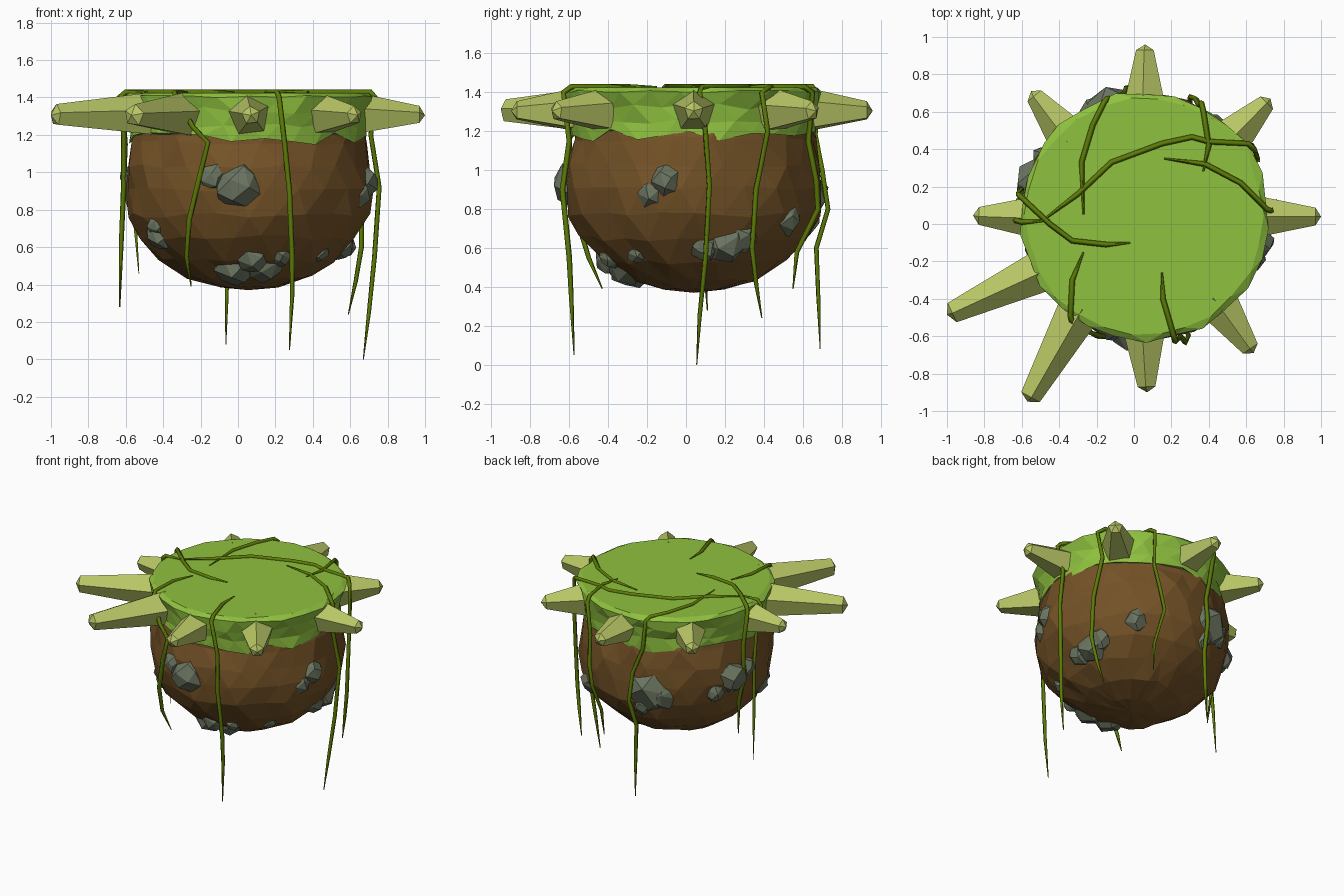
import bpy, bmesh, math, random
from mathutils import Vector

if "Cube" in bpy.data.objects:
    bpy.data.objects.remove(bpy.data.objects["Cube"])

random.seed(7)
CX, CY = 0.055, 0.04


def material(name, rgb):
    m = bpy.data.materials.new(name)
    m.diffuse_color = (*rgb, 1)
    m.use_nodes = True
    m.node_tree.nodes["Principled BSDF"].inputs["Base Color"].default_value = m.diffuse_color
    return m


GRASS = material("grass_green", (0.275, 0.535, 0.05))
SOIL = material("soil_brown", (0.175, 0.085, 0.02))
ROCK = material("rock_grey", (0.15, 0.18, 0.12))
SPIKE = material("spike_olive", (0.48, 0.565, 0.13))
VINE = material("vine_green", (0.11, 0.2, 0.002))


def finish(bm, name, mat):
    bmesh.ops.recalc_face_normals(bm, faces=bm.faces)
    mesh = bpy.data.meshes.new(name)
    bm.to_mesh(mesh)
    bm.free()
    mesh.materials.append(mat)
    ob = bpy.data.objects.new(name, mesh)
    bpy.context.collection.objects.link(ob)
    return ob


def lathe(name, mat, rows, seg, cap_z=None):
    """Faceted ring stack; each row is (radius, z, radial jitter, z jitter)."""
    bm = bmesh.new()
    rings = []
    for i, (r, z, jr, jz) in enumerate(rows):
        ring = []
        for k in range(seg):
            a = math.tau * (k + 0.5 * (i % 2) + random.uniform(-.15, .15)) / seg
            rr = r + random.uniform(-jr, jr)
            ring.append(bm.verts.new((CX + rr * math.cos(a), CY + rr * math.sin(a),
                                      z + random.uniform(-jz, jz))))
        rings.append(ring)
    for i, (a, b) in enumerate(zip(rings, rings[1:])):
        for k in range(seg):
            n = (k + 1) % seg
            if i % 2 == 0:
                bm.faces.new((a[k], a[n], b[k]))
                bm.faces.new((a[n], b[n], b[k]))
            else:
                bm.faces.new((a[k], a[n], b[n]))
                bm.faces.new((a[k], b[n], b[k]))
    bm.faces.new(rings[0])
    if cap_z is None:
        bm.faces.new(rings[-1])
    else:
        tip = bm.verts.new((CX, CY, cap_z))
        for k in range(seg):
            bm.faces.new((rings[-1][k], rings[-1][(k + 1) % seg], tip))
    return finish(bm, name, mat)


# Soil bowl
PROFILE = [(0.60, 1.26), (0.625, 1.16), (0.65, 1.03), (0.66, 0.91), (0.64, 0.77),
           (0.582, 0.65), (0.472, 0.53), (0.33, 0.44), (0.16, 0.388)]
lathe("soil_bowl", SOIL, [(r, z, .014, min(.014, r * .03)) for r, z in PROFILE], 24, 0.37)

# Grass cap with a ragged lower edge
lathe("grass_cap", GRASS, [(0.635, 1.425, .008, 0), (0.665, 1.405, .012, .006),
                           (0.645, 1.33, .014, .02), (0.628, 1.25, .012, .015),
                           (0.632, 1.18, .006, .035), (0.59, 1.2, .004, .01)], 26)


# Spikes: five-sided tapered cones with a blunt point
def spike(name, base, tip, width):
    b, t = Vector((*base, 1.305)), Vector((*tip, 1.305))
    d = (t - b).normalized()
    b -= d * 0.035
    length = (t - b).length
    side, up = d.cross(Vector((0, 0, 1))), Vector((0, 0, 1))
    roll = random.uniform(-.2, .2)
    tip_r = .06 if length > .45 else .05
    bm = bmesh.new()
    rings = []
    for dist, r in ((0, width), (length - .03, tip_r)):
        rings.append([bm.verts.new(b + d * dist + side * r * math.sin(a) + up * r * math.cos(a))
                      for a in (roll + math.tau * k / 5 for k in range(5))])
    apex = bm.verts.new(t)
    for k in range(5):
        n = (k + 1) % 5
        bm.faces.new((rings[0][k], rings[0][n], rings[1][n], rings[1][k]))
        bm.faces.new((rings[1][k], rings[1][n], apex))
    bm.faces.new(rings[0])
    finish(bm, name, SPIKE)


SPIKES = [((.06, .66), (.06, .96), .12), ((.52, .46), (.73, .67), .125),
          ((.70, .04), (1.0, .04), .115), ((.45, -.42), (.64, -.69), .125),
          ((.06, -.6), (.07, -.9), .12), ((-.31, -.48), (-.57, -.95), .125),
          ((-.52, -.26), (-1.0, -.485), .12), ((-.58, .04), (-.86, .045), .115),
          ((-.36, .48), (-.55, .71), .125)]
for i, (b, t, w) in enumerate(SPIKES):
    spike(f"spike_{i + 1}", b, t, w)


# Rocks: convex hulls set into the soil at (azimuth, height, size)
def soil_radius(z):
    for (r0, z0), (r1, z1) in zip(PROFILE, PROFILE[1:]):
        if z1 <= z <= z0:
            return r1 + (r0 - r1) * (z - z1) / (z0 - z1)
    return 0.1


def rock(name, az, z, size):
    a, r = math.radians(az), soil_radius(z)
    size *= 1.12
    p = Vector((CX + r * math.cos(a), CY + r * math.sin(a), z))
    p -= (p - Vector((CX, CY, 0.9))).normalized() * size * 0.52
    bm = bmesh.new()
    n = 20
    for k in range(n):
        h = 1 - 2 * (k + .5) / n
        b = k * 2.4 + random.uniform(-.3, .3)
        q = math.sqrt(1 - h * h)
        s = size * random.uniform(.95, 1.1)
        bm.verts.new(p + Vector((q * math.cos(b), q * math.sin(b), h)) * s)
    bmesh.ops.convex_hull(bm, input=bm.verts)
    bmesh.ops.dissolve_limit(bm, angle_limit=.3, verts=bm.verts, edges=bm.edges)
    finish(bm, name, ROCK)


ROCKS = [(265, .93, .12), (253, .98, .075), (211, .65, .075), (214, .71, .05),
         (258, .46, .105), (273, .52, .08), (284, .48, .1), (292, .54, .055),
         (322, .56, .05), (348, .95, .09), (339, .88, .07), (19, .61, .11),
         (7, .59, .075), (27, .64, .075), (53, .74, .08), (107, .85, .14),
         (116, .82, .09), (103, .73, .075), (162, .93, .11), (173, .97, .07),
         (150, .84, .065)]
for i, args in enumerate(ROCKS):
    rock(f"rock_{i + 1}", *args)


# Vines: run over the grass, then hang past the rim, tapering to both ends
def vine(name, top, hang):
    pts = [(x, y, 1.428) for x, y in top] + hang
    cu = bpy.data.curves.new(name, 'CURVE')
    cu.dimensions = '3D'
    cu.bevel_depth = 0.015
    cu.bevel_resolution = 0
    sp = cu.splines.new('POLY')
    sp.points.add(len(pts) - 1)
    for i, p in enumerate(pts):
        sp.points[i].co = (*p, 1)
        sp.points[i].radius = (.3 if i == 0 else .2 if i == len(pts) - 1
                               else .85 if i == len(pts) - 2 else 1)
    cu.materials.append(VINE)
    ob = bpy.data.objects.new(name, cu)
    bpy.context.collection.objects.link(ob)
    bpy.ops.object.select_all(action='DESELECT')
    ob.select_set(True)
    bpy.context.view_layer.objects.active = ob
    bpy.ops.object.convert(target='MESH')


vine("vine_front", [(.15, -.26), (.155, -.4), (.21, -.59)],
     [(.22, -.63, 1.4), (.25, -.6, 1.15), (.275, -.635, .9), (.29, -.6, .55),
      (.29, -.59, .35), (.275, -.575, .05)])
vine("vine_front_left", [(-.27, -.15), (-.33, -.3), (-.34, -.49)],
     [(-.33, -.53, 1.4), (-.24, -.58, 1.24), (-.16, -.6, 1.16), (-.2, -.6, 1.0),
      (-.26, -.56, .75), (-.275, -.5, .55), (-.25, -.43, .39)])
vine("vine_right", [(.16, .35), (.38, .32), (.57, .22), (.71, .08)],
     [(.735, .07, 1.4), (.71, .1, 1.2), (.755, .12, .92), (.73, .1, .55),
      (.7, .07, .25), (.67, .055, 0)])
vine("vine_right_back", [(-.5, .01), (-.3, .16), (-.12, .33), (.15, .43), (.31, .465),
                         (.4, .44), (.61, .43)],
     [(.65, .39, 1.4), (.63, .42, 1.2), (.66, .36, .9), (.66, .34, .6),
      (.63, .36, .42), (.59, .39, .24)])
vine("vine_back_right", [(.37, .28), (.4, .42), (.37, .61)],
     [(.36, .65, 1.4), (.35, .63, 1.15), (.33, .67, .95), (.3, .68, .8),
      (.3, .57, .58), (.29, .55, .39)])
vine("vine_back", [(-.27, .05), (-.28, .33), (-.22, .53), (-.16, .65)],
     [(-.14, .675, 1.4), (-.11, .665, 1.18), (-.05, .7, 1.0), (-.04, .73, .8),
      (-.06, .67, .6), (-.06, .68, .35), (-.065, .69, .08)])
vine("vine_left", [(-.45, .02), (-.6, .01)],
     [(-.635, .02, 1.4), (-.61, .04, 1.2), (-.61, .07, .95), (-.625, .09, .6),
      (-.632, .11, .28)])
vine("vine_left_back", [(-.02, -.1), (-.15, -.11), (-.33, -.09), (-.45, 0), (-.6, .14)],
     [(-.62, .16, 1.4), (-.6, .18, 1.15), (-.61, .19, .9), (-.55, .16, .72),
      (-.53, .14, .46)])
